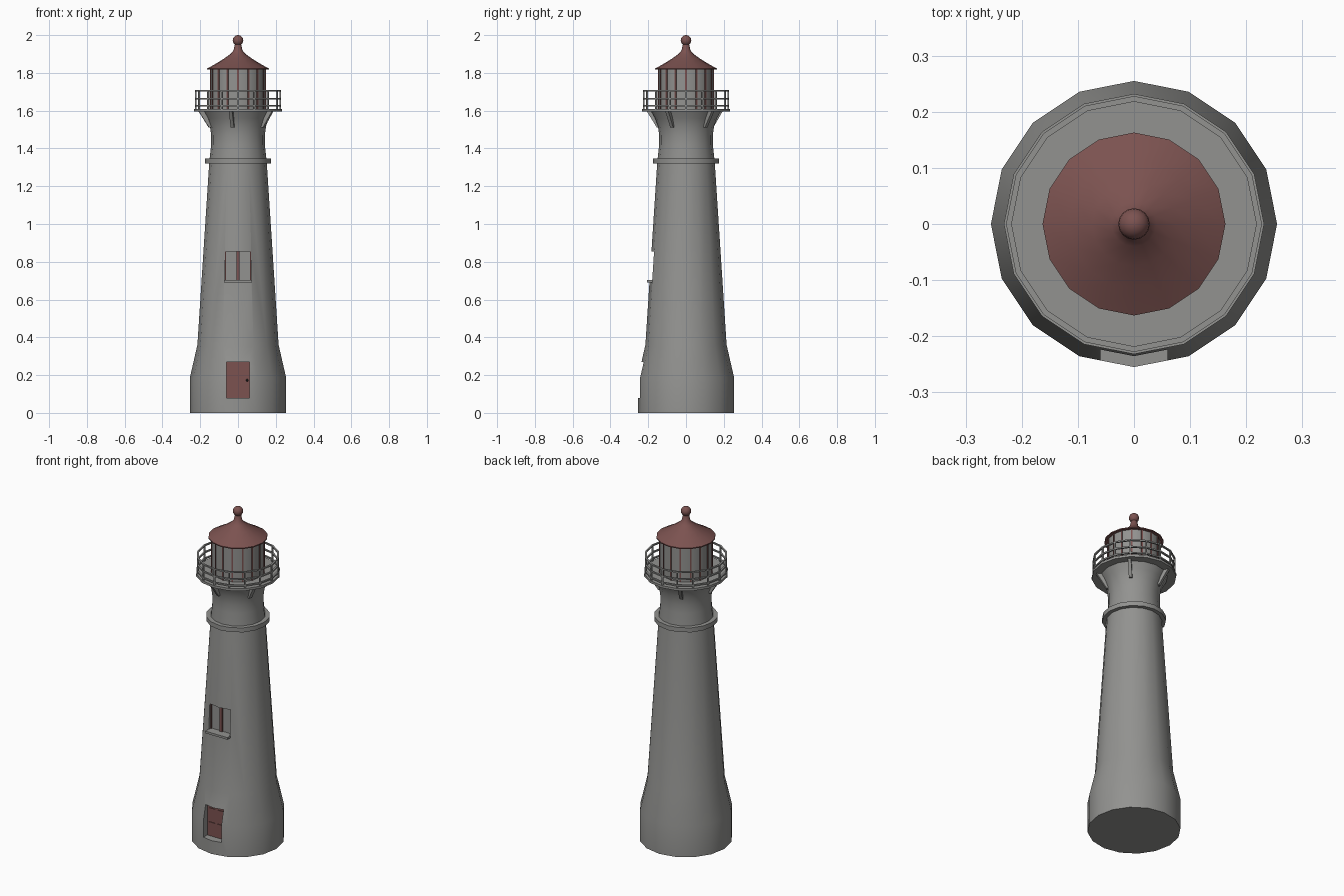
import bpy, bmesh, math
from mathutils import Matrix, Vector

if "Cube" in bpy.data.objects:
    bpy.data.objects.remove(bpy.data.objects["Cube"])

SIDES = 16


def material(name, rgb):
    m = bpy.data.materials.new(name)
    m.diffuse_color = (*rgb, 1)
    m.use_nodes = True
    m.node_tree.nodes["Principled BSDF"].inputs["Base Color"].default_value = m.diffuse_color
    return m


GREY = material("stone grey", (0.29, 0.29, 0.28))
RED = material("dull red", (0.20, 0.085, 0.08))
DARK = material("dark metal", (0.03, 0.03, 0.03))


def finish(name, bm, mat, smooth=True):
    bmesh.ops.recalc_face_normals(bm, faces=bm.faces)
    me = bpy.data.meshes.new(name)
    bm.to_mesh(me)
    bm.free()
    me.materials.append(mat)
    ob = bpy.data.objects.new(name, me)
    bpy.context.collection.objects.link(ob)
    if smooth:
        smooth_by_angle(ob)
    return ob


def activate(ob):
    bpy.ops.object.select_all(action='DESELECT')
    ob.select_set(True)
    bpy.context.view_layer.objects.active = ob


def smooth_by_angle(ob):
    activate(ob)
    bpy.ops.object.shade_smooth_by_angle(angle=math.radians(32))


def add_lathe(bm, profile, closed=False, sides=SIDES):
    """Revolve (r, z) points; open profiles get end caps."""
    rings = []
    for r, z in profile:
        rings.append([bm.verts.new((r * math.cos(math.tau * i / sides),
                                    r * math.sin(math.tau * i / sides), z)) for i in range(sides)])
    pairs = list(zip(rings, rings[1:]))
    if closed:
        pairs.append((rings[-1], rings[0]))
    else:
        bm.faces.new(rings[0][::-1])
        bm.faces.new(rings[-1])
    for a, b in pairs:
        for i in range(sides):
            j = (i + 1) % sides
            bm.faces.new((a[i], a[j], b[j], b[i]))


def lathe(name, profile, mat, closed=False):
    bm = bmesh.new()
    add_lathe(bm, profile, closed)
    return finish(name, bm, mat)


def add_box(bm, x, y, z, angle=0.0):
    """Box from (min, max) ranges, then turned about z."""
    size = [b - a for a, b in (x, y, z)]
    mid = [(a + b) / 2 for a, b in (x, y, z)]
    mx = Matrix.Rotation(angle, 4, 'Z') @ Matrix.Translation(mid) @ Matrix.Diagonal((*size, 1))
    bmesh.ops.create_cube(bm, size=1, matrix=mx)


def boxes(name, items, mat):
    bm = bmesh.new()
    for it in items:
        add_box(bm, *it)
    return finish(name, bm, mat, False)


# tower shaft with flared base and flared head
tower = lathe("tower", [(0.255, 0), (0.255, 0.185), (0.215, 0.36), (0.152, 1.33), (0.142, 1.42),
                        (0.142, 1.47), (0.149, 1.52), (0.164, 1.56), (0.186, 1.6)], GREY)

# door and window recesses
for n, box in (("door_cutter", ((-0.06, 0.06), (-0.4, -0.2), (0.08, 0.27))),
               ("window_cutter", ((-0.07, 0.07), (-0.4, -0.15), (0.70, 0.855)))):
    cutter = boxes(n, [box], GREY)
    cutter.hide_render = True
    mod = tower.modifiers.new("recess", 'BOOLEAN')
    mod.operation = 'DIFFERENCE'
    mod.solver = 'EXACT'
    mod.object = cutter
    activate(tower)
    bpy.ops.object.modifier_apply(modifier=mod.name)
    bpy.data.objects.remove(cutter)
smooth_by_angle(tower)

# door
boxes("door", [((-0.06, 0.06), (-0.207, -0.19), (0.08, 0.27))], RED)
boxes("door_panels", [((x - 0.02, x + 0.02), (-0.211, -0.206), z)
                      for x in (-0.027, 0.027) for z in ((0.095, 0.165), (0.18, 0.25))], RED)
bm = bmesh.new()
bmesh.ops.create_uvsphere(bm, u_segments=10, v_segments=6, radius=0.007,
                          matrix=Matrix.Translation((0.048, -0.214, 0.173)))
finish("door_knob", bm, DARK)

# window: grey panes, red frame, grey sill
boxes("window_panes", [((-0.07, 0.07), (-0.155, -0.145), (0.70, 0.855))], GREY)
boxes("window_frame", [((-0.009, 0.009), (-0.164, -0.15), (0.70, 0.855)),
                       ((-0.07, -0.064), (-0.164, -0.15), (0.70, 0.855)),
                       ((0.064, 0.07), (-0.164, -0.15), (0.70, 0.855))], RED)
boxes("window_sill", [((-0.074, 0.074), (-0.207, -0.15), (0.69, 0.703))], GREY)

# collar ring
lathe("collar", [(0.13, 1.32), (0.175, 1.32), (0.175, 1.347), (0.13, 1.347)], GREY, True)

# gallery deck
lathe("gallery_deck", [(0.232, 1.596), (0.232, 1.61)], GREY)

# brackets under the gallery
bm = bmesh.new()
for k in range(5):
    rot = Matrix.Rotation(math.radians(-101 + 72 * k), 3, 'Z')
    side = []
    for y in (-0.009, 0.009):
        side.append([bm.verts.new(rot @ Vector((r, y, z))) for r, z in
                     ((0.135, 1.51), (0.155, 1.51), (0.21, 1.597), (0.135, 1.597))])
    bm.faces.new(side[0])
    bm.faces.new(side[1][::-1])
    for i in range(4):
        j = (i + 1) % 4
        bm.faces.new((side[0][i], side[0][j], side[1][j], side[1][i]))
finish("brackets", bm, GREY, False)

# railing
bm = bmesh.new()
for z in (1.625, 1.663, 1.705):
    add_lathe(bm, [(0.218, z - 0.004), (0.228, z - 0.004), (0.228, z + 0.004), (0.218, z + 0.004)], True)
for i in range(SIDES):
    add_box(bm, (0.219, 0.227), (-0.004, 0.004), (1.605, 1.705), math.tau * i / SIDES)
finish("railing", bm, GREY, False)

# lantern room with red glazing bars
lathe("lantern_room", [(0.145, 1.605), (0.145, 1.822)], GREY)
boxes("glazing_bars", [((0.138, 0.148), (-0.004, 0.004), (1.61, 1.822), math.tau * i / SIDES)
                       for i in range(SIDES)], RED)

# roof and finial
lathe("roof", [(0.163, 1.817), (0.163, 1.823), (0.115, 1.85), (0.075, 1.875), (0.04, 1.9),
               (0.023, 1.92), (0.016, 1.955)], RED)
bm = bmesh.new()
bmesh.ops.create_uvsphere(bm, u_segments=16, v_segments=10, radius=0.028,
                          matrix=Matrix.Translation((0, 0, 1.972)))
finish("finial_ball", bm, RED)
